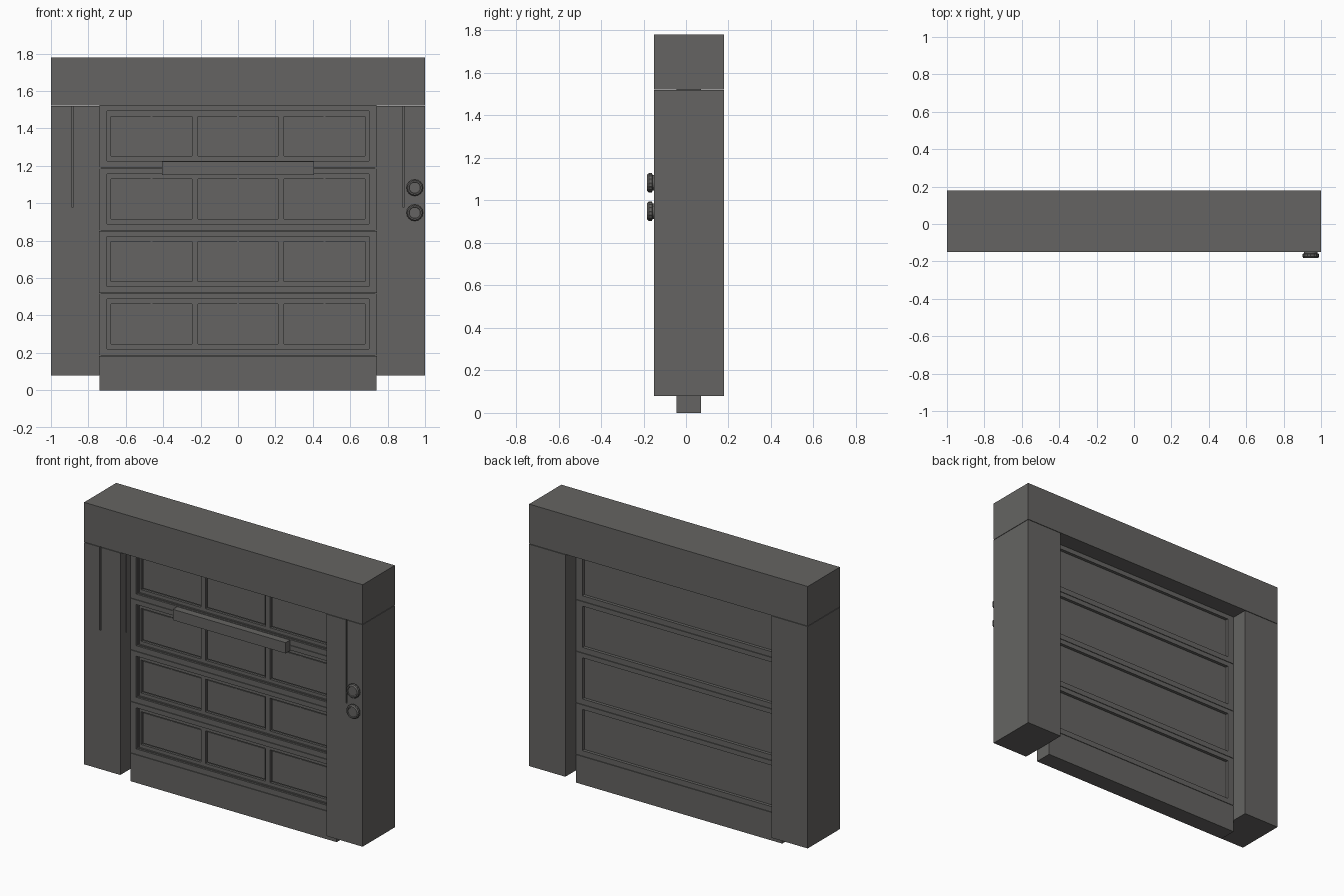
import bpy, bmesh, math

cube = bpy.data.objects.get("Cube")
if cube:
    bpy.data.objects.remove(cube, do_unlink=True)

COLOUR = (0.13, 0.127, 0.122, 1)
grey = bpy.data.materials.new("dark grey metal")
grey.use_nodes = True
grey.diffuse_color = COLOUR
grey.node_tree.nodes["Principled BSDF"].inputs["Base Color"].default_value = COLOUR


def finish(bm, name):
    bmesh.ops.recalc_face_normals(bm, faces=bm.faces)
    mesh = bpy.data.meshes.new(name)
    bm.to_mesh(mesh)
    bm.free()
    mesh.materials.append(grey)
    obj = bpy.data.objects.new(name, mesh)
    bpy.context.collection.objects.link(obj)
    return obj


def add_box(bm, x, y, z):
    """Add a box given (min, max) along each axis."""
    verts = bmesh.ops.create_cube(bm, size=1)["verts"]
    for v in verts:
        v.co = [r[0] if c < 0 else r[1] for c, r in zip(v.co, (x, y, z))]


def box(name, x, y, z):
    bm = bmesh.new()
    add_box(bm, x, y, z)
    return finish(bm, name)


def loft(name, rings):
    """Skin a stack of vertex rings and cap both ends."""
    bm = bmesh.new()
    loops = [[bm.verts.new(p) for p in ring] for ring in rings]
    for a, b in zip(loops, loops[1:]):
        for i in range(len(a)):
            j = (i + 1) % len(a)
            bm.faces.new((a[i], a[j], b[j], b[i]))
    bm.faces.new(loops[0])
    bm.faces.new(loops[-1])
    return finish(bm, name)


def rect(half, z0, z1, y):
    return [(-half, y, z0), (half, y, z0), (half, y, z1), (-half, y, z1)]


DEPTH = (-0.15, 0.18)      # frame depth
FRONT, BACK = -0.045, 0.07  # door faces
HALF = 0.74                # half door width

# Lintel and side columns, each with a slim corner slot
box("lintel", (-1, 1), DEPTH, (1.523, 1.78))
for side, label in ((1, "left"), (-1, "right")):
    def span(a, b):
        return sorted((side * a, side * b))
    column = box(label + "_column", span(HALF, 1), DEPTH, (0.08, 1.52))
    cutters = [
        box(label + "_front_slot_cutter", span(0.88, 0.889), (-0.2, -0.085), (0.98, 1.6)),
        box(label + "_side_slot_cutter", span(0.7, 0.885), (-0.092, -0.085), (0.98, 1.6)),
    ]
    for cutter in cutters:
        cutter.hide_render = True
        cutter.hide_viewport = True
        cutter.display_type = 'WIRE'
        mod = column.modifiers.new("slot", 'BOOLEAN')
        mod.operation = 'DIFFERENCE'
        mod.solver = 'EXACT'
        mod.object = cutter

# Door core, closing the thin gaps between sections
box("door_core", (-0.735, 0.735), (0, 0.035), (0.02, 1.523))
box("door_bottom_rail", (-HALF, HALF), (FRONT, BACK), (0, 0.182))

# Four door sections, recessed on both faces
PITCH = 0.335
for k in range(4):
    b = 0.185 + PITCH * k
    top = b + PITCH - 0.003
    lo, hi = b + 0.035, b + 0.302
    loft(f"door_section_{k + 1}", [
        rect(0.695, lo, hi, BACK - 0.02),
        rect(0.695, lo, hi, BACK),
        rect(HALF, b, top, BACK),
        rect(HALF, b, top, FRONT),
        rect(0.70, lo, hi, FRONT),
        rect(0.70, lo, hi, FRONT + 0.012),
        rect(0.69, lo + 0.006, hi - 0.006, FRONT + 0.012),
        rect(0.69, lo + 0.006, hi - 0.006, FRONT + 0.035),
    ])
    # Window grid: rails, stiles and mullions
    bm = bmesh.new()
    y = (FRONT + 0.02, FRONT + 0.036)
    z0, z1 = b + 0.062, b + 0.275
    add_box(bm, (-0.69, 0.69), y, (lo + 0.006, z0))
    add_box(bm, (-0.69, 0.69), y, (z1, hi - 0.006))
    for x0, x1 in ((-0.69, -0.678), (-0.247, -0.215), (0.215, 0.247), (0.678, 0.69)):
        add_box(bm, (x0, x1), y, (z0, z1))
    finish(bm, f"window_grid_{k + 1}")
    # Flat panes with a small retaining pin each
    for n, (cx, half) in enumerate(((-0.4625, 0.207), (0, 0.207), (0.4625, 0.207))):
        pane = (FRONT + 0.028, FRONT + 0.036)
        box(f"pane_{k + 1}_{n + 1}", (cx - half, cx + half), pane, (z0 + 0.008, z1 - 0.008))
        box(f"pin_{k + 1}_{n + 1}", (cx - 0.005, cx + 0.005), pane, (z1 - 0.008, z1))

# Pull bar across the upper sections
box("pull_bar", (-0.405, 0.405), (-0.09, FRONT), (1.152, 1.222))

# Two round dials on the left column: (radius, y) profile with notched rim
SEGMENTS = 32
PROFILE = ((0.036, -0.15), (0.036, -0.157), (0.045, -0.16), (0.045, -0.175),
           (0.038, -0.183), (0.031, -0.183), (0.029, -0.179))
for label, cz in (("upper", 1.083), ("lower", 0.949)):
    rings = []
    for r, y in PROFILE:
        ring = []
        for i in range(SEGMENTS):
            a = math.tau * i / SEGMENTS
            rr = r - (0.002 if r > 0.04 and i % 2 else 0)
            ring.append((0.945 + rr * math.cos(a), y, cz + rr * math.sin(a)))
        rings.append(ring)
    loft(label + "_dial", rings)
